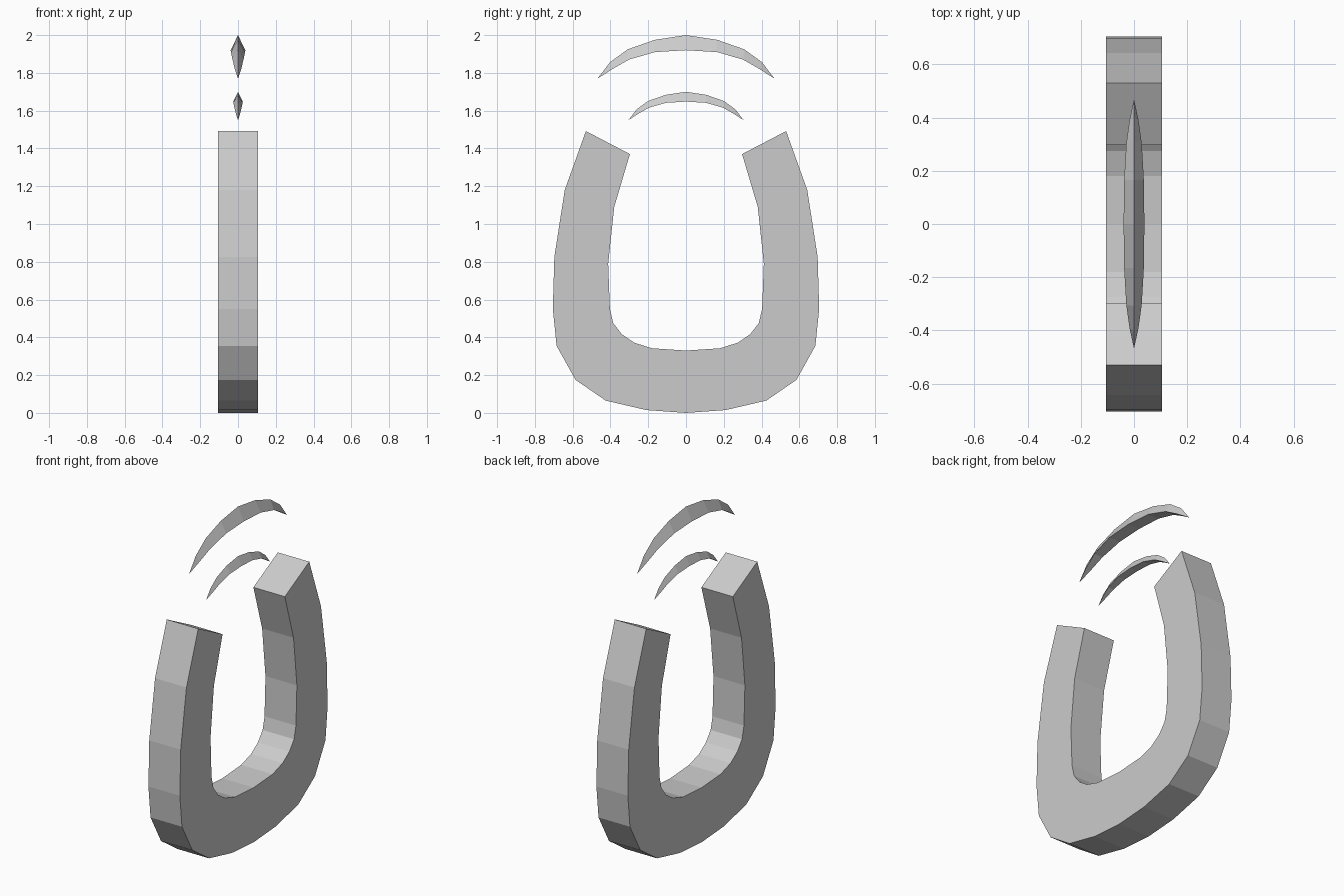
import bpy

if "Cube" in bpy.data.objects:
    bpy.data.objects.remove(bpy.data.objects["Cube"])

# Half profiles (y, z), running from the centre line outwards
OUTER = [(0, 0), (0.21, 0.015), (0.425, 0.065), (0.585, 0.175), (0.685, 0.355),
         (0.705, 0.55), (0.697, 0.825), (0.642, 1.18), (0.53, 1.492)]
INNER = [(0, 0.33), (0.18, 0.342), (0.275, 0.372), (0.34, 0.417), (0.385, 0.475),
         (0.403, 0.55), (0.412, 0.79), (0.38, 1.09), (0.297, 1.37)]
ARC_TOP = [(0, 0), (0.165, -0.025), (0.308, -0.075), (0.402, -0.143), (0.468, -0.23)]
ARC_LOW = [(0, -0.08), (0.165, -0.09), (0.303, -0.13), (0.39, -0.18), (0.468, -0.23)]
ARC_WIDTH = [0.039, 0.037, 0.029, 0.017, 0]


def full(half):
    """Mirror a half profile into a complete left-to-right one."""
    return [(-y, z) for y, z in half[:0:-1]] + half


def sweep(name, rings):
    """Join equal-sized rings of points into a closed, flat-shaded solid."""
    n = len(rings[0])
    verts = [p for ring in rings for p in ring]
    faces = [(i * n + j, i * n + (j + 1) % n, (i + 1) * n + (j + 1) % n, (i + 1) * n + j)
             for i in range(len(rings) - 1) for j in range(n)]
    faces += [tuple(range(n))[::-1], tuple(range(len(verts) - n, len(verts)))]
    mesh = bpy.data.meshes.new(name)
    mesh.from_pydata(verts, [], faces)
    obj = bpy.data.objects.new(name, mesh)
    bpy.context.collection.objects.link(obj)
    # Merge the pointed tips and make normals consistent
    import bmesh
    bm = bmesh.new()
    bm.from_mesh(mesh)
    bmesh.ops.remove_doubles(bm, verts=bm.verts, dist=1e-5)
    bmesh.ops.recalc_face_normals(bm, faces=bm.faces)
    bm.to_mesh(mesh)
    bm.free()
    return obj


# Horseshoe magnet body: rectangular section along the U
W = 0.105
sweep("magnet_body", [[(-W, *o), (W, *o), (W, *i), (-W, *i)]
                      for o, i in zip(full(OUTER), full(INNER))])

# Crescent force lines above the poles: triangular section tapering to points
widths = ARC_WIDTH[:0:-1] + ARC_WIDTH
for name, s, top in (("large_force_arc", 1, 2.0), ("small_force_arc", 0.65, 1.70)):
    sweep(name, [[(0, y * s, top + z * s), (w * s, v * s, top + u * s), (-w * s, v * s, top + u * s)]
                 for (y, z), (v, u), w in zip(full(ARC_TOP), full(ARC_LOW), widths)])
